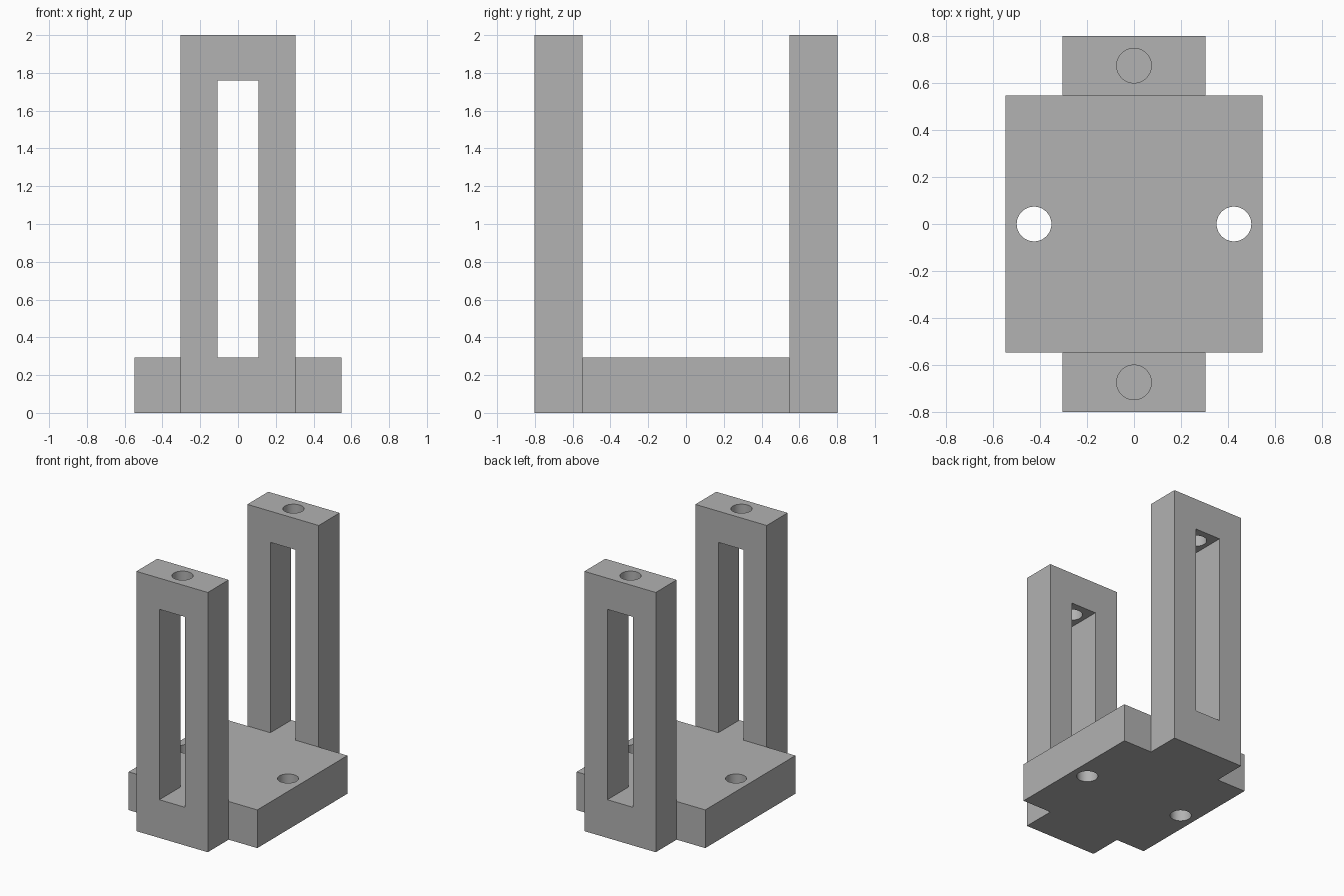
import bpy
import bmesh
from mathutils import Matrix, Vector

old = bpy.data.objects.get("Cube")
if old:
    bpy.data.objects.remove(old, do_unlink=True)

# Main dimensions
HALF_PLATE = 0.548
PLATE_TOP = 0.294
HALF_POST = 0.304
POST_OUTER = 0.802
HEIGHT = 2.0
HALF_SLOT = 0.108
SLOT_TOP = 1.76
HOLE_RADIUS = 0.074
PLATE_HOLE_X = 0.426
POST_HOLE_Y = (HALF_PLATE + POST_OUTER) / 2

grey = bpy.data.materials.new("plain grey")
grey.use_nodes = True
colour = (0.445, 0.445, 0.445, 1)
grey.diffuse_color = colour
grey.node_tree.nodes["Principled BSDF"].inputs["Base Color"].default_value = colour


def make_object(name, bm):
    bmesh.ops.recalc_face_normals(bm, faces=bm.faces)
    mesh = bpy.data.meshes.new(name)
    bm.to_mesh(mesh)
    bm.free()
    mesh.materials.append(grey)
    obj = bpy.data.objects.new(name, mesh)
    bpy.context.collection.objects.link(obj)
    return obj


def box(name, low, high):
    low, high = Vector(low), Vector(high)
    bm = bmesh.new()
    place = Matrix.Translation((low + high) / 2) @ Matrix.Diagonal((*(high - low), 1))
    bmesh.ops.create_cube(bm, size=1, matrix=place)
    return make_object(name, bm)


def drill(name, x, y, bottom, top):
    bm = bmesh.new()
    bmesh.ops.create_cone(bm, cap_ends=True, segments=48, radius1=HOLE_RADIUS,
                          radius2=HOLE_RADIUS, depth=top - bottom,
                          matrix=Matrix.Translation((x, y, (bottom + top) / 2)))
    return make_object(name, bm)


def combine(target, tool, operation):
    """Apply a boolean and discard the tool."""
    mod = target.modifiers.new(tool.name, "BOOLEAN")
    mod.operation, mod.solver, mod.object = operation, "EXACT", tool
    bpy.ops.object.select_all(action="DESELECT")
    bpy.context.view_layer.objects.active = target
    target.select_set(True)
    bpy.ops.object.modifier_apply(modifier=mod.name)
    bpy.data.objects.remove(tool, do_unlink=True)


# U-shaped frame: two posts joined by a strip, extruded across x
profile = [(-POST_OUTER, 0), (POST_OUTER, 0), (POST_OUTER, HEIGHT), (HALF_PLATE, HEIGHT),
           (HALF_PLATE, PLATE_TOP), (-HALF_PLATE, PLATE_TOP), (-HALF_PLATE, HEIGHT),
           (-POST_OUTER, HEIGHT)]
bm = bmesh.new()
side = bm.faces.new([bm.verts.new((-HALF_POST, y, z)) for y, z in profile])
grown = bmesh.ops.extrude_face_region(bm, geom=[side])["geom"]
bmesh.ops.translate(bm, vec=(2 * HALF_POST, 0, 0),
                    verts=[v for v in grown if isinstance(v, bmesh.types.BMVert)])
bracket = make_object("double_post_bracket", bm)

# Square base plate
combine(bracket, box("base_plate", (-HALF_PLATE, -HALF_PLATE, 0),
                     (HALF_PLATE, HALF_PLATE, PLATE_TOP)), "UNION")

# Tall slot through both posts, plus the round screw holes
combine(bracket, box("slot_cutter", (-HALF_SLOT, -1, PLATE_TOP),
                     (HALF_SLOT, 1, SLOT_TOP)), "DIFFERENCE")
for s in (-1, 1):
    combine(bracket, drill("plate_hole_cutter", s * PLATE_HOLE_X, 0, -0.1, 0.5), "DIFFERENCE")
    combine(bracket, drill("post_hole_cutter", 0, s * POST_HOLE_Y, 1.6, 2.1), "DIFFERENCE")

# Smooth hole walls with crisp edges
bpy.ops.object.shade_smooth_by_angle(angle=0.5)
